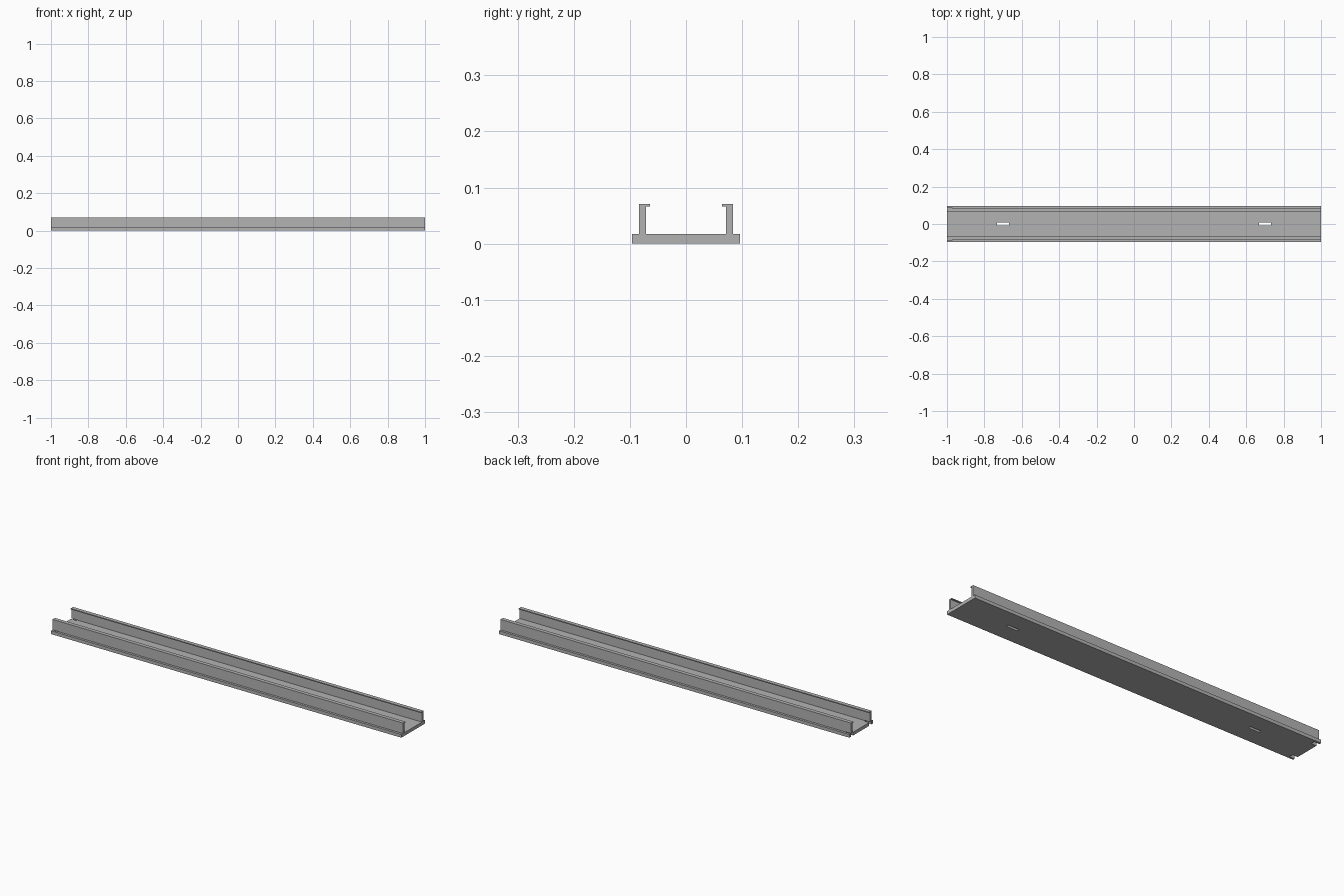
import bpy
import bmesh

cube = bpy.data.objects.get("Cube")
if cube:
    bpy.data.objects.remove(cube, do_unlink=True)

# One plain grey
GREY = (0.45, 0.45, 0.45, 1.0)
grey = bpy.data.materials.new("plain_grey")
grey.use_nodes = True
grey.diffuse_color = GREY
grey.node_tree.nodes["Principled BSDF"].inputs["Base Color"].default_value = GREY


def add_object(name, bm):
    bmesh.ops.recalc_face_normals(bm, faces=bm.faces)
    mesh = bpy.data.meshes.new(name)
    bm.to_mesh(mesh)
    bm.free()
    mesh.materials.append(grey)
    obj = bpy.data.objects.new(name, mesh)
    bpy.context.collection.objects.link(obj)
    return obj


def extrude_profile(name, points, x0, x1):
    """Sweep a closed (y, z) outline along x."""
    bm = bmesh.new()
    face = bm.faces.new([bm.verts.new((x0, y, z)) for y, z in points])
    result = bmesh.ops.extrude_face_region(bm, geom=[face])
    verts = [v for v in result["geom"] if isinstance(v, bmesh.types.BMVert)]
    bmesh.ops.translate(bm, verts=verts, vec=(x1 - x0, 0, 0))
    return add_object(name, bm)


def box_outline(y0, y1, z0, z1):
    return [(y0, z0), (y1, z0), (y1, z1), (y0, z1)]


# Channel: base plate, two walls and inward lips
BASE_Y, WALL_OUT, WALL_IN, LIP_IN = 0.096, 0.084, 0.071, 0.064
BASE_Z, LIP_Z, TOP_Z = 0.017, 0.066, 0.071
half = [(BASE_Y, 0), (BASE_Y, BASE_Z), (WALL_OUT, BASE_Z), (WALL_OUT, TOP_Z),
        (LIP_IN, TOP_Z), (LIP_IN, LIP_Z), (WALL_IN, LIP_Z), (WALL_IN, BASE_Z)]
outline = half + [(-y, z) for y, z in reversed(half)]
channel = extrude_profile("mounting_channel", outline, -1, 1)

# Cutters: two screw slots, and two end notches below the walls
cutters = []
for side in (-1, 1):
    cutters.append(extrude_profile(
        "slot_cutter", box_outline(-0.007, 0.007, -0.05, 0.05),
        side * 0.70 - 0.032, side * 0.70 + 0.032))
    y0, y1 = sorted((side * (LIP_IN + 0.001), side * (WALL_OUT + 0.001)))
    cutters.append(extrude_profile(
        "notch_cutter", box_outline(y0, y1, -0.05, BASE_Z + 0.0005), -1.05, -0.97))

for cutter in cutters:
    cutter.hide_render = True
    mod = channel.modifiers.new("cut", "BOOLEAN")
    mod.operation = "DIFFERENCE"
    mod.solver = "EXACT"
    mod.object = cutter

# Bake the cuts and remove the cutters
bpy.context.view_layer.update()
depsgraph = bpy.context.evaluated_depsgraph_get()
baked = bpy.data.meshes.new_from_object(channel.evaluated_get(depsgraph))
channel.modifiers.clear()
channel.data = baked
baked.name = "mounting_channel"
for cutter in cutters:
    bpy.data.objects.remove(cutter, do_unlink=True)
